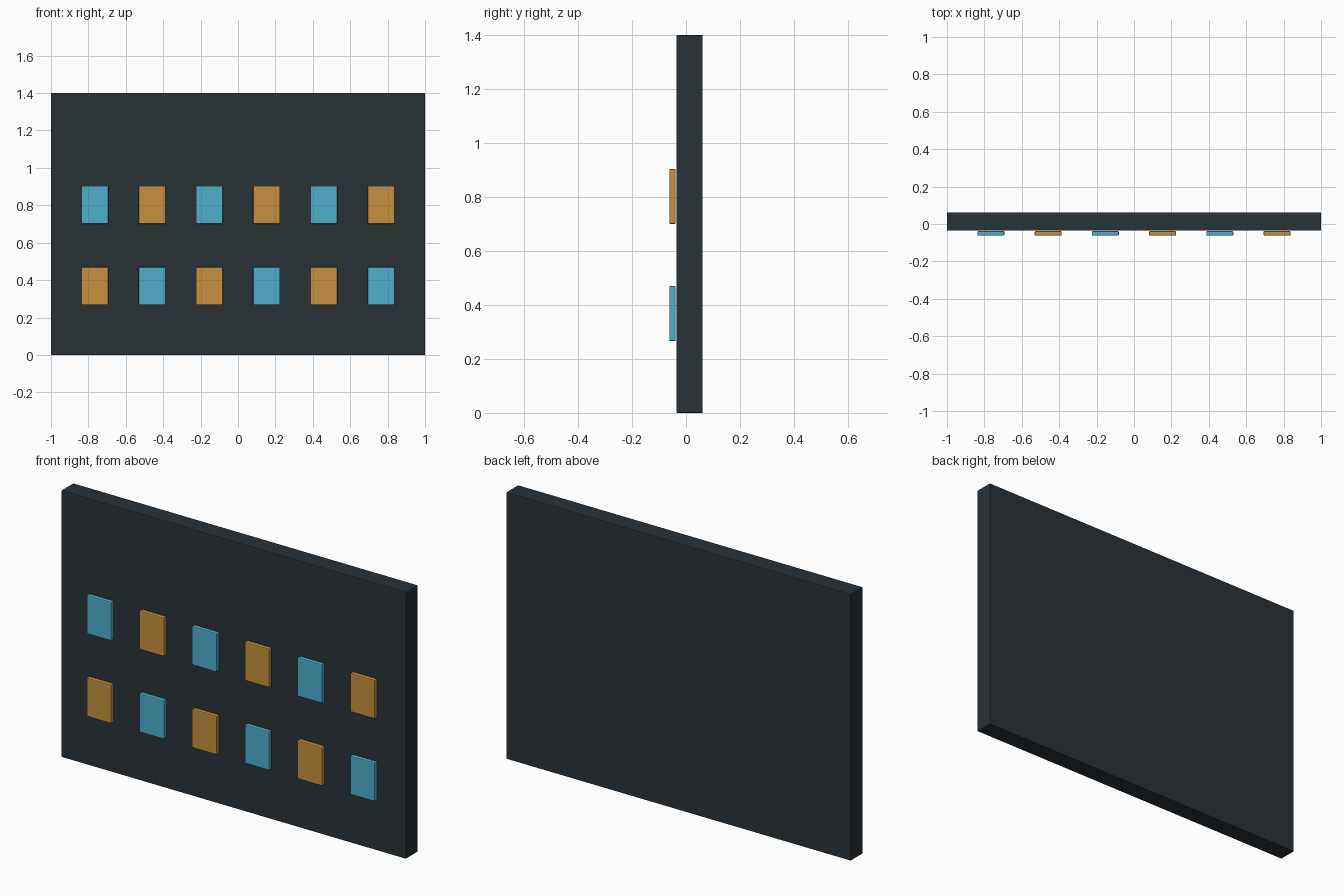
import bpy

if "Cube" in bpy.data.objects:
    bpy.data.objects.remove(bpy.data.objects["Cube"])


def material(name, color):
    m = bpy.data.materials.new(name)
    m.diffuse_color = (*color, 1)
    m.use_nodes = True
    m.node_tree.nodes["Principled BSDF"].inputs["Base Color"].default_value = m.diffuse_color
    return m


def box(name, x, y, z, mat, bevel):
    """Bevelled box spanning the given (min, max) ranges."""
    spans = (x, y, z)
    bpy.ops.mesh.primitive_cube_add(size=1, location=[(a + b) / 2 for a, b in spans])
    ob = bpy.context.object
    ob.name = name
    ob.scale = [b - a for a, b in spans]
    bpy.ops.object.transform_apply(location=False, rotation=False, scale=True)
    ob.data.materials.append(mat)
    mod = ob.modifiers.new("edge_bevel", 'BEVEL')
    mod.width = bevel
    mod.segments = 2
    return ob


dark = material("dark_panel", (0.022, 0.032, 0.039))
cyan = material("cyan_tile", (0.08, 0.43, 0.61))
orange = material("orange_tile", (0.57, 0.28, 0.05))

# Backing panel
box("panel", (-1, 1), (-0.036, 0.062), (0, 1.4), dark, 0.003)

# Two rows of tiles in alternating colours
PITCH, HALF_W, HALF_H = 0.306, 0.072, 0.102
for row, zc in enumerate((0.368, 0.802)):
    for col in range(6):
        xc = (col - 2.5) * PITCH
        mat = cyan if (row + col) % 2 else orange
        box(f"tile_{row}_{col}", (xc - HALF_W, xc + HALF_W), (-0.062, -0.038),
            (zc - HALF_H, zc + HALF_H), mat, 0.005)
